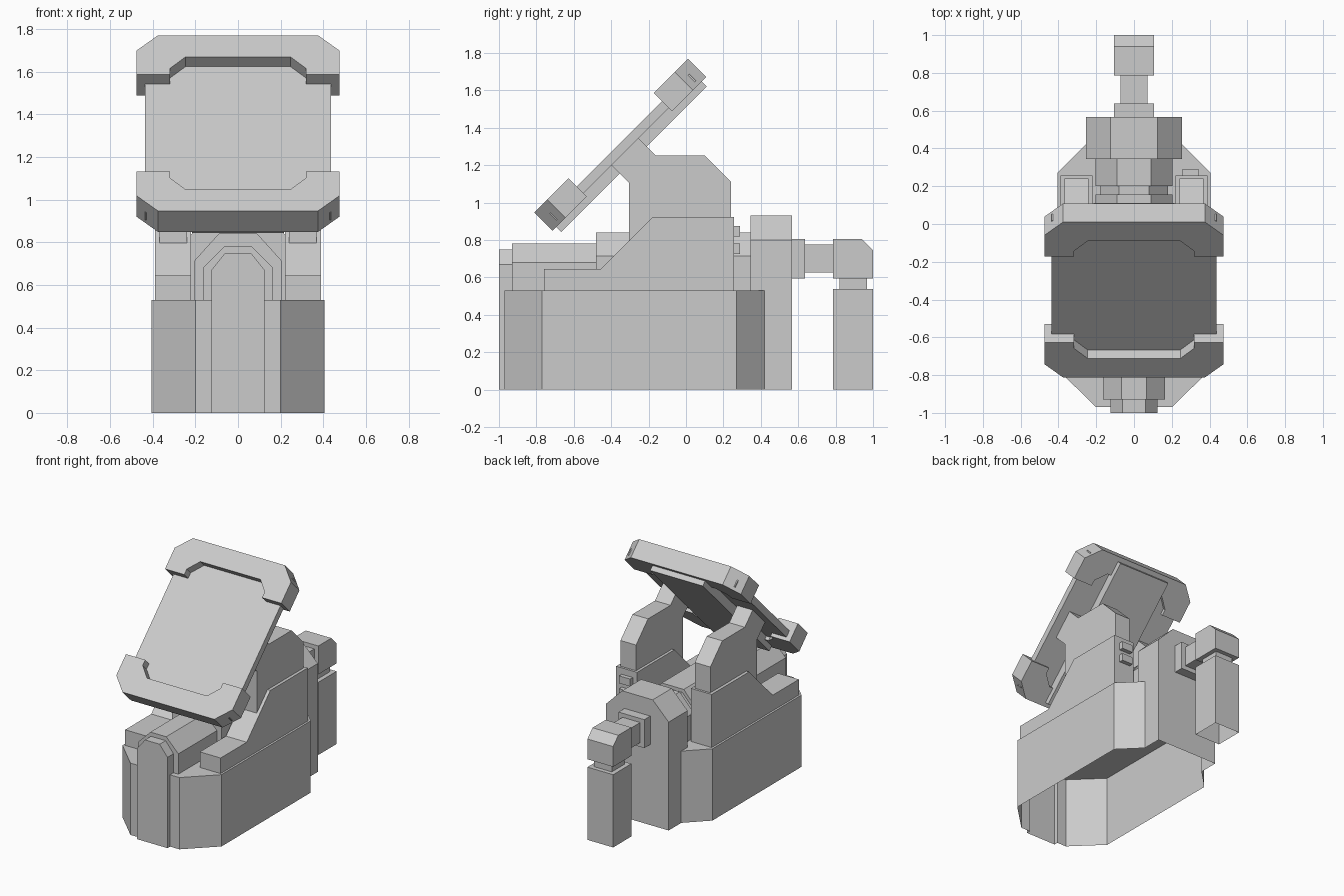
import bpy, bmesh
from mathutils import Vector
from math import sqrt

if "Cube" in bpy.data.objects:
    bpy.data.objects.remove(bpy.data.objects["Cube"])

S = 1 / sqrt(2)
# Each map turns (profile a, profile b, extrusion depth) into x, y, z
PLAN = lambda a, b, d: Vector((a, b, d))
SIDE = lambda a, b, d: Vector((d, a, b))
FRONT = lambda a, b, d: Vector((a, d, b))
TILT = lambda a, b, d: Vector((a, (b - d) * S, (b + d) * S))   # screen plane at 45 degrees


def prism(name, pts, lo, hi, frame, mirror=False, open_start=False):
    """Extrude a closed profile from lo to hi along the frame's depth axis."""
    bm = bmesh.new()
    a = [bm.verts.new(frame(p, q, lo)) for p, q in pts]
    b = [bm.verts.new(frame(p, q, hi)) for p, q in pts]
    n = len(pts)
    if not open_start:
        bm.faces.new(a[::-1])
    bm.faces.new(b)
    for i in range(n):
        j = (i + 1) % n
        bm.faces.new((a[i], a[j], b[j], b[i]))
    bmesh.ops.recalc_face_normals(bm, faces=bm.faces)
    me = bpy.data.meshes.new(name)
    bm.to_mesh(me)
    bm.free()
    ob = bpy.data.objects.new(name, me)
    bpy.context.collection.objects.link(ob)
    if mirror:
        ob.modifiers.new("mirror", 'MIRROR')
    return ob


def both(half):
    """Complete a right-hand half outline with its left-hand reflection."""
    return half + [(-x, y) for x, y in reversed(half)]


def rect(a0, a1, b0, b1):
    return [(a0, b0), (a1, b0), (a1, b1), (a0, b1)]


def arch(w, shoulder, tw, top, base=0.53):
    return both([(w, base), (w, shoulder), (tw, top)])


# Hollow lower hull, open underneath
prism("lower_hull", both([(.124, -1), (.124, -.97), (.2, -.97), (.405, -.77),
                          (.405, .27), (.255, .42), (.255, .567)]),
      0, .53, PLAN, open_start=True)

# Stepped central tunnel, front to back
prism("front_wheel_cover", arch(.124, .67, .06, .75), -1, -.93, FRONT)
prism("front_hood", arch(.164, .68, .065, .78), -.93, -.48, FRONT)
prism("tunnel_main", arch(.203, .715, .09, .84), -.48, .155, FRONT)
prism("tunnel_groove", arch(.18, .705, .08, .815), .155, .2, FRONT)
prism("tunnel_rear", arch(.203, .715, .09, .84), .2, .345, FRONT)
prism("rear_housing", arch(.255, .80, .125, .93), .345, .567, FRONT)

# Side panels and the pillars carrying the screen
prism("side_panel", [(-.76, .53), (-.76, .645), (-.455, .645), (-.18, .922),
                     (.257, .922), (.257, .53)], .22, .39, SIDE, mirror=True)
prism("screen_pillar", [(-.305, .72), (-.305, 1.107), (-.402, 1.203), (-.257, 1.347),
                        (-.162, 1.252), (.10, 1.252), (.24, 1.112), (.24, .72)],
      .24, .367, SIDE, mirror=True)

# Two buttons on the back of the right panel
for i, z in enumerate((.725, .82)):
    prism(f"button_{i + 1}", rect(.255, .345, z, z + .055), .25, .288, FRONT)

# Tilted screen with back plate and corner guards
prism("screen_panel", rect(-.437, .437, .15, 1.205), 1.13, 1.18, TILT)
prism("screen_back_plate", rect(-.215, .215, .125, 1.225), 1.067, 1.132, TILT)
guard = [(.245, .237), (.318, .313), (.318, .355), (.475, .355), (.475, .195), (.375, .095)]
MID = .677
prism("lower_screen_guard", both(guard), 1.105, 1.244, TILT)
prism("upper_screen_guard", both([(x, 2 * MID - u) for x, u in guard]), 1.105, 1.244, TILT)

# Rear arm with its hanging wheel block
prism("arm_mount", rect(-.105, .105, .595, .805), .56, .637, FRONT)
prism("arm_tube", rect(-.072, .072, .627, .775), .63, .8, FRONT)
prism("arm_head", [(.787, .595), (1, .595), (1, .745), (.94, .805), (.787, .805)],
      -.105, .105, SIDE)
prism("arm_neck", rect(-.072, .072, .82, .968), .53, .6, PLAN)
prism("rear_wheel_block", rect(-.105, .105, .787, 1), 0, .537, PLAN, open_start=True)
